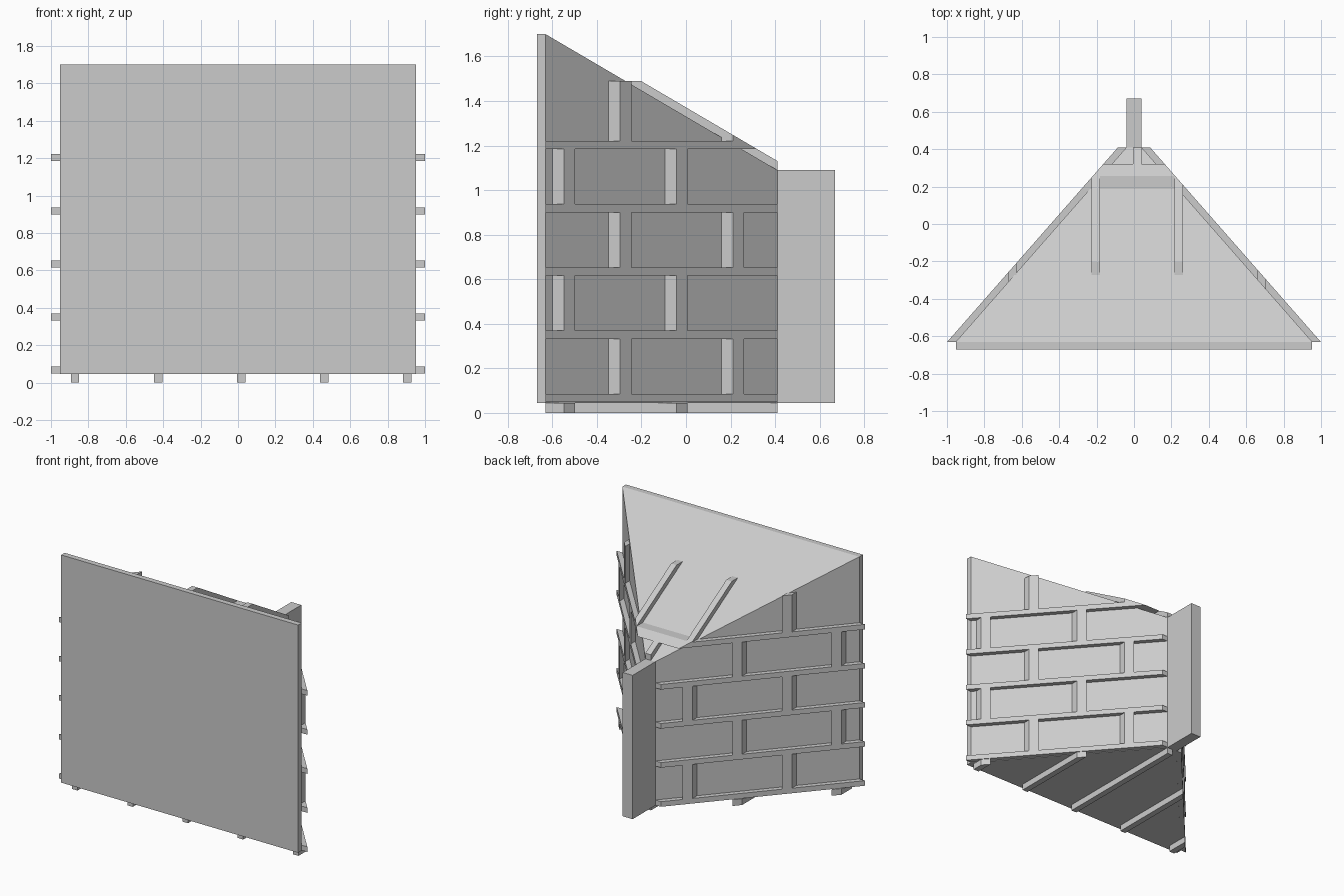
import bpy
import bmesh
from mathutils import Vector

cube = bpy.data.objects.get("Cube")
if cube:
    bpy.data.objects.remove(cube, do_unlink=True)

grey = bpy.data.materials.new("light grey")
grey.use_nodes = True
colour = (0.6, 0.6, 0.6, 1)
grey.diffuse_color = colour
grey.node_tree.nodes["Principled BSDF"].inputs["Base Color"].default_value = colour

# Main dimensions
HALF, TIP = 0.953, 0.04            # half widths at the front and at the back
FRONT, BACK = -0.63, 0.41          # depth of the wedge
BASE, HIGH, LOW = 0.045, 1.70, 1.09
RAISE_WALL, RAISE_ROOF = 0.052, 0.041
COURSE, BAND = 0.284, 0.037        # spacing and thickness of the level bands
RIB = 0.044


def cut(bm, point, normal):
    """Slice off everything beyond the plane and cap the opening."""
    result = bmesh.ops.bisect_plane(
        bm, geom=bm.verts[:] + bm.edges[:] + bm.faces[:], dist=1e-5,
        plane_co=point, plane_no=Vector(normal).normalized(), clear_outer=True)
    rim = [e for e in result["geom_cut"]
           if isinstance(e, bmesh.types.BMEdge) and e.is_boundary]
    if rim:
        bmesh.ops.edgeloop_fill(bm, edges=rim)


def block(name, low, high, wall=None, roof=0.0):
    """A box, optionally trimmed by the slanted walls and sloping roof."""
    low, high = Vector(low), Vector(high)
    bm = bmesh.new()
    bmesh.ops.create_cube(bm, size=1)
    for v in bm.verts:
        v.co = Vector(l + (c + 0.5) * (h - l) for l, h, c in zip(low, high, v.co))
    if wall is not None:
        for side in (1, -1):
            cut(bm, (side * HALF, FRONT + wall, 0),
                (side * (BACK - FRONT), HALF - TIP, 0))
        cut(bm, (0, FRONT, HIGH + roof), (0, HIGH - LOW, BACK - FRONT))
    if bm.faces:
        bmesh.ops.recalc_face_normals(bm, faces=bm.faces[:])
        mesh = bpy.data.meshes.new(name)
        bm.to_mesh(mesh)
        mesh.materials.append(grey)
        bpy.context.collection.objects.link(bpy.data.objects.new(name, mesh))
    bm.free()


# Solid wedge, front panel and rear fin
block("wedge_body", (-HALF, FRONT, BASE), (HALF, BACK, HIGH), wall=0)
block("front_panel", (-HALF, -0.67, BASE), (HALF, FRONT, HIGH))
block("rear_fin", (-TIP, BACK, BASE), (TIP, 0.67, LOW))

# Level bands wrapping the walls and roof
for row in range(5):
    z = BASE + 0.003 + row * COURSE
    block("level_band", (-1, FRONT, z), (1, BACK, z + BAND), RAISE_WALL, RAISE_ROOF)

# Upright ribs, staggered from course to course
even = [0.017 + 0.444 * i for i in range(-2, 3)]
odd = [0.239 + 0.444 * i for i in range(-2, 2)]
for row in range(5):
    bottom = BASE + 0.003 + row * COURSE + BAND
    top = bottom + COURSE - BAND if row < 4 else 1.49
    for x in (even if row % 2 else odd):
        block("upright_rib", (x - RIB / 2, FRONT, bottom),
              (x + RIB / 2, BACK, top), RAISE_WALL, RAISE_ROOF)

# Runners under the floor
for x in even:
    block("floor_runner", (x - RIB / 2, FRONT, 0), (x + RIB / 2, BACK, BASE), RAISE_WALL)
